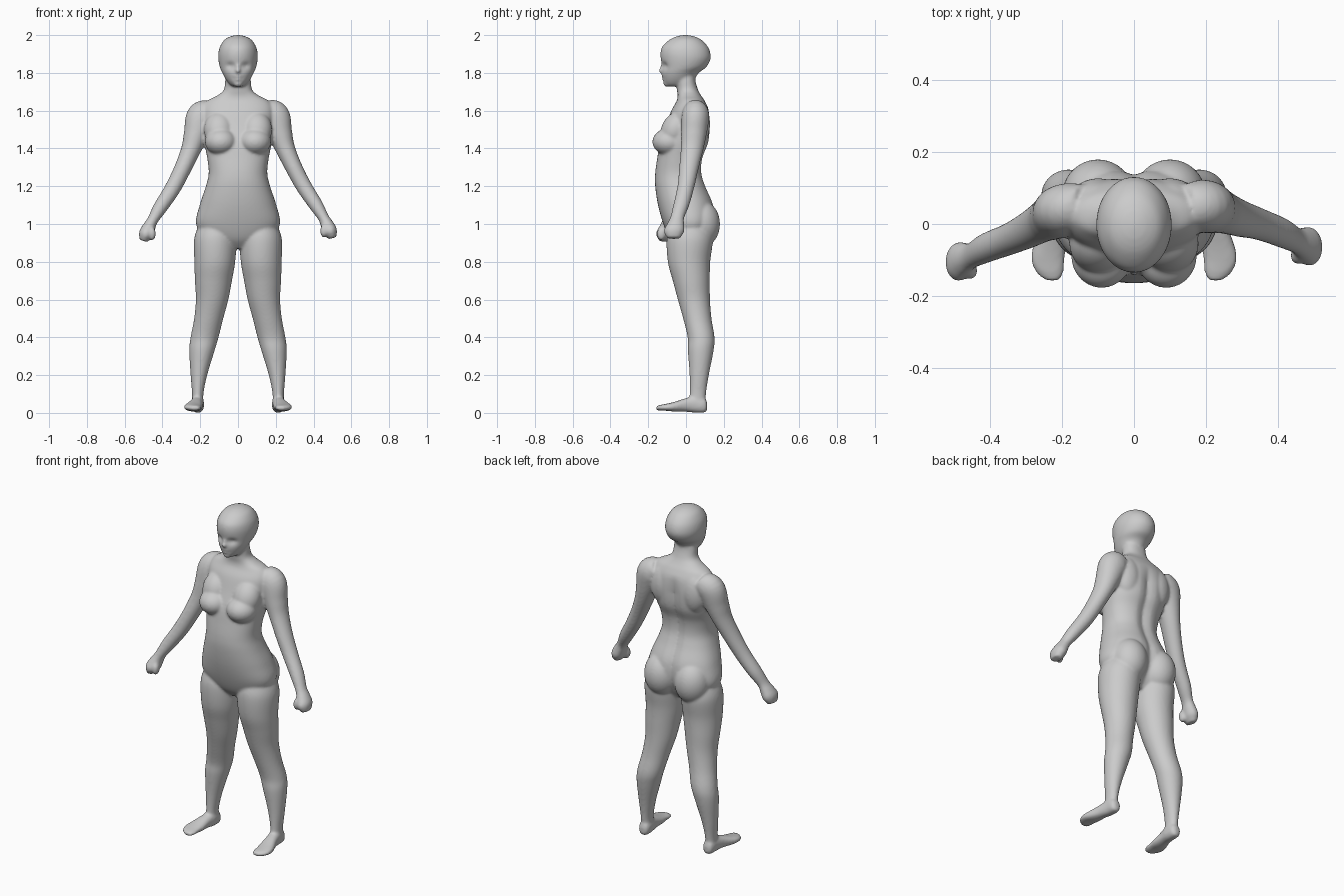
import bpy, bmesh, math
from mathutils import Vector, Matrix

bm = bmesh.new()
SIDES = 48
Y = Vector((0, 1, 0))


def spline(rows, steps=6):
    """Catmull-Rom through rows of numbers."""
    out = []
    for i in range(len(rows) - 1):
        p = [rows[max(0, min(len(rows) - 1, i + k))] for k in (-1, 0, 1, 2)]
        for s in range(steps):
            t = s / steps
            out.append([0.5 * (2 * b + (c - a) * t + (2 * a - 5 * b + 4 * c - d) * t * t
                               + (3 * b - a - 3 * c + d) * t ** 3)
                        for a, b, c, d in zip(*p)])
    return out + [list(rows[-1])]


def loft(rows, mode="flat", side=1, power=2.0, sculpt=None):
    """Rows of x, y, z, radius u, radius v; rings lie flat, upright or across the path."""
    rows = spline(rows)
    rings = []
    for i, (x, y, z, a, b) in enumerate(rows):
        u, v = Vector((1, 0, 0)), Y
        if mode == "upright":
            v = Vector((0, 0, 1))
        elif mode == "path":
            t = Vector(rows[min(i + 1, len(rows) - 1)][:3]) - Vector(rows[max(i - 1, 0)][:3])
            u = Y.cross(t).normalized()
        ring = []
        for k in range(SIDES):
            c, s = math.cos(math.tau * k / SIDES), math.sin(math.tau * k / SIDES)
            c = math.copysign(abs(c) ** (2 / power), c)
            s = math.copysign(abs(s) ** (2 / power), s)
            p = Vector((x, y, z)) + u * a * c + v * b * s
            if sculpt:
                p = sculpt(p, y)
            ring.append(bm.verts.new((p.x * side, p.y, p.z)))
        rings.append(ring)
    for r, q in zip(rings, rings[1:]):
        for k in range(SIDES):
            n = (k + 1) % SIDES
            bm.faces.new((r[k], r[n], q[n], q[k]))
    bm.faces.new(rings[0])
    bm.faces.new(rings[-1])


def blob(centre, radii, tilt=0):
    m = (Matrix.Translation(centre) @ Matrix.Rotation(tilt, 4, 'X')
         @ Matrix.Diagonal((*radii, 1)))
    bmesh.ops.create_uvsphere(bm, u_segments=32, v_segments=20, radius=1, matrix=m)


def spine(p, cy):
    # groove down the middle of the back
    if p.y > cy and p.z < 1.62:
        p.y -= 0.018 * math.exp(-(p.x / 0.03) ** 2) * min(1, (1.62 - p.z) / 0.1)
    return p


def face(p, cy):
    # eye sockets and mouth line
    if p.y < cy:
        p.y += 0.016 * math.exp(-((abs(p.x) - 0.04) / 0.02) ** 2 - ((p.z - 1.838) / 0.016) ** 2)
        p.y += 0.008 * math.exp(-(p.x / 0.03) ** 2 - ((p.z - 1.772) / 0.008) ** 2)
    return p


# torso and neck
loft([(0, .02, .87, .06, .06), (0, .015, .92, .17, .10), (0, .015, 1.0, .222, .135),
      (0, 0, 1.1, .203, .148), (0, -.028, 1.2, .17, .135), (0, -.038, 1.27, .155, .125),
      (0, -.03, 1.35, .163, .122), (0, -.008, 1.43, .178, .13), (0, .012, 1.52, .185, .118),
      (0, .022, 1.6, .19, .1), (0, .025, 1.65, .165, .075), (0, .018, 1.68, .11, .062),
      (0, .008, 1.71, .075, .056), (0, 0, 1.76, .068, .05), (0, 0, 1.82, .06, .05)],
     power=2.25, sculpt=spine)

# head
loft([(0, -.06, 1.728, .022, .035), (0, -.05, 1.738, .042, .06), (0, -.04, 1.765, .064, .084),
      (0, -.03, 1.8, .083, .098), (0, -.01, 1.83, .096, .117), (0, -.002, 1.87, .104, .131),
      (0, -.003, 1.905, .104, .132), (0, -.005, 1.94, .095, .12), (0, -.003, 1.975, .072, .085),
      (0, -.003, 1.993, .04, .047), (0, -.003, 2.0, .01, .012)], sculpt=face)
blob((0, -.128, 1.812), (.014, .018, .015))          # nose tip
blob((0, -.122, 1.83), (.01, .014, .028), -0.2)      # nose bridge
blob((0, -.117, 1.782), (.024, .013, .008))          # upper lip
blob((0, -.113, 1.765), (.02, .014, .007))           # lower lip
blob((0, -.1, 1.742), (.024, .02, .016))             # chin

arm = [(.14, .05, 1.6, .06, .06), (.19, .05, 1.57, .083, .073), (.222, .042, 1.48, .066, .068),
       (.25, .033, 1.4, .052, .06), (.295, .016, 1.3, .045, .052), (.348, 0, 1.2, .042, .045),
       (.413, -.025, 1.1, .037, .042), (.452, -.046, 1.035, .029, .037),
       (.47, -.055, 1.0, .034, .045), (.488, -.063, .962, .037, .054), (.5, -.065, .925, .022, .034)]
leg = [(.115, .02, 1.0, .09, .1), (.12, .02, .92, .112, .122), (.123, .016, .8, .108, .112),
       (.13, .028, .7, .098, .098), (.137, .042, .6, .086, .085), (.155, .06, .5, .077, .075),
       (.177, .08, .4, .074, .071), (.191, .078, .33, .067, .068), (.207, .07, .2, .044, .051),
       (.213, .063, .1, .03, .043), (.213, .06, .03, .032, .045)]
foot = [(.213, .112, .035, .014, .02), (.213, .098, .04, .03, .038), (.214, .05, .045, .034, .044),
        (.222, 0, .042, .036, .036), (.234, -.06, .033, .046, .026), (.24, -.1, .03, .047, .019),
        (.234, -.135, .027, .038, .015), (.226, -.158, .025, .018, .01)]

for side in (1, -1):
    # the left arm hangs slightly further forward and lower
    dy, dz = (0, 0) if side > 0 else (-.042, -.015)
    posed = []
    for x, y, z, a, b in arm:
        f = min(1, (x - .14) / .2)
        posed.append((x, y + dy * f, z + dz * f, a, b))
    loft(posed, "path", side)
    blob((side * .455, -.088 + dy, .963 + dz), (.02, .024, .035))       # thumb
    loft(leg, "flat", side)
    loft(foot, "upright", side, 2.3)
    blob((side * .09, -.088, 1.435), (.085, .09, .072))                 # breast
    blob((side * .1, -.055, 1.5), (.08, .075, .1), -0.45)               # upper chest
    blob((side * .1, .08, 1.0), (.1, .1, .125))                         # buttock
    blob((side * .1, .065, 1.53), (.08, .062, .12))                     # shoulder blade

bmesh.ops.recalc_face_normals(bm, faces=bm.faces)
mesh = bpy.data.meshes.new("body")
bm.to_mesh(mesh)
bm.free()
body = bpy.data.objects.new("body", mesh)
bpy.context.collection.objects.link(body)

# fuse the parts into one smooth skin
fuse = body.modifiers.new("fuse", 'REMESH')
fuse.mode = 'VOXEL'
fuse.voxel_size = 0.007
fuse.use_smooth_shade = True
soften = body.modifiers.new("soften", 'SMOOTH')
soften.factor = 0.5
soften.iterations = 8
